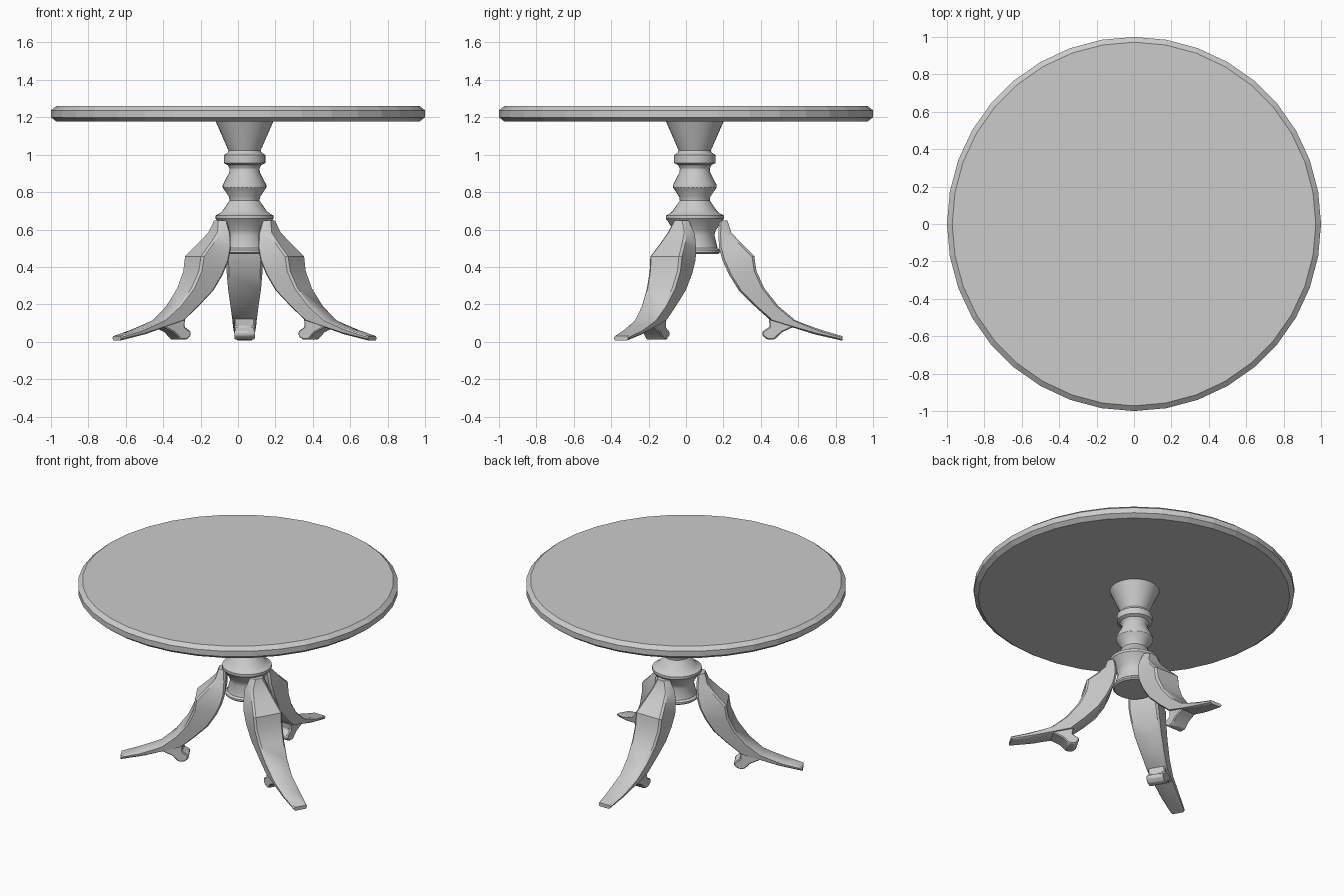
import bpy, bmesh, math
from mathutils import Matrix, Vector

old = bpy.data.objects.get("Cube")
if old:
    bpy.data.objects.remove(old, do_unlink=True)

grey = bpy.data.materials.new("plain_grey")
grey.use_nodes = True
grey.diffuse_color = (0.6, 0.6, 0.6, 1)
grey.node_tree.nodes["Principled BSDF"].inputs["Base Color"].default_value = (0.6, 0.6, 0.6, 1)

CENTRE = Vector((0.035, 0.047, 0))   # the pedestal sits slightly off the tabletop centre


def finish(name, bm, matrix=None, angle=30):
    """Turn a bmesh into a named object with sharp edges kept."""
    bmesh.ops.recalc_face_normals(bm, faces=bm.faces)
    me = bpy.data.meshes.new(name)
    bm.to_mesh(me)
    bm.free()
    me.materials.append(grey)
    for p in me.polygons:
        p.use_smooth = angle > 0
    if angle:
        me.set_sharp_from_angle(angle=math.radians(angle))
    ob = bpy.data.objects.new(name, me)
    bpy.context.collection.objects.link(ob)
    if matrix:
        ob.matrix_world = matrix
    return ob


def loft(bm, rings):
    """Skin closed rings of points and cap both ends."""
    loops = [[bm.verts.new(p) for p in ring] for ring in rings]
    for a, b in zip(loops, loops[1:]):
        n = len(a)
        for i in range(n):
            j = (i + 1) % n
            bm.faces.new((a[i], a[j], b[j], b[i]))
    bm.faces.new(loops[0])
    bm.faces.new(loops[-1])


def turned(name, profile, segments, matrix=None, angle=30):
    """Lathe a (radius, height) profile about z."""
    bm = bmesh.new()
    steps = [math.tau * i / segments for i in range(segments)]
    loft(bm, [[(r * math.cos(t), r * math.sin(t), z) for t in steps] for r, z in profile])
    return finish(name, bm, matrix, angle)


# Round top with chamfered rim
turned("tabletop", [(0.972, 1.178), (1, 1.2), (1, 1.237), (0.972, 1.26)], 36, angle=0)

# Turned pedestal
turned("pedestal", [
    (0.125, 0.47), (0.135, 0.478), (0.135, 0.49), (0.122, 0.5), (0.105, 0.57), (0.112, 0.595),
    (0.145, 0.645), (0.155, 0.658), (0.155, 0.675), (0.135, 0.685), (0.118, 0.7),
    (0.08, 0.755), (0.083, 0.775), (0.117, 0.825), (0.117, 0.838), (0.082, 0.905), (0.08, 0.925),
    (0.09, 0.945), (0.111, 0.955), (0.111, 0.998), (0.09, 1.012), (0.086, 1.022),
    (0.155, 1.18)], 32, Matrix.Translation(CENTRE))

# Leg stations: outer (r, z), inner (r, z), outer width, inner width
STATIONS = [
    ((0.175, 0.648), (0.13, 0.648), 0.07, 0.09),
    ((0.195, 0.585), (0.126, 0.575), 0.12, 0.16),
    ((0.25, 0.525), (0.13, 0.5), 0.155, 0.18),
    ((0.318, 0.457), (0.148, 0.435), 0.195, 0.195),
    ((0.33, 0.377), (0.182, 0.36), 0.19, 0.19),
    ((0.372, 0.286), (0.235, 0.275), 0.175, 0.175),
    ((0.447, 0.19), (0.32, 0.19), 0.15, 0.15),
    ((0.537, 0.115), (0.404, 0.115), 0.13, 0.13),
    ((0.6, 0.09), (0.522, 0.077), 0.125, 0.12),
    ((0.68, 0.062), (0.639, 0.04), 0.115, 0.11),
    ((0.789, 0.03), (0.789, 0.006), 0.09, 0.085)]

# Side outline of the scroll under the foot
SPUR = [(0.395, 0.13), (0.4, 0.08), (0.36, 0.054), (0.362, 0.032), (0.388, 0.011),
        (0.425, 0.011), (0.465, 0.05), (0.53, 0.08), (0.52, 0.105)]


def section(outer, inner, w_out, w_in):
    """Rectangle across the leg with its four corners chamfered."""
    o, i = Vector(outer), Vector(inner)
    depth = (o - i).length
    c = min(0.012, depth * 0.3)
    d = (o - i).normalized() * c
    a, b = w_out / 2, w_in / 2
    half = [(o, a - c), (o - d, a), (i + d, b), (i, b - c)]
    return ([(p.x, y, p.y) for p, y in half]
            + [(p.x, -y, p.y) for p, y in reversed(half)])


def make_leg(name, turn):
    place = Matrix.Translation(CENTRE) @ Matrix.Rotation(math.radians(turn), 4, 'Z')
    bm = bmesh.new()
    loft(bm, [section(*s) for s in STATIONS])
    finish(name, bm, place, 35)
    bm = bmesh.new()
    loft(bm, [[(r, y, z) for r, z in SPUR] for y in (-0.055, 0.055)])
    spur = finish(name + "_spur", bm, place)
    bevel = spur.modifiers.new("soft_edges", 'BEVEL')
    bevel.width = 0.006
    bevel.limit_method = 'ANGLE'


for name, turn in (("back_leg", 90), ("right_leg", 210), ("left_leg", 330)):
    make_leg(name, turn)
